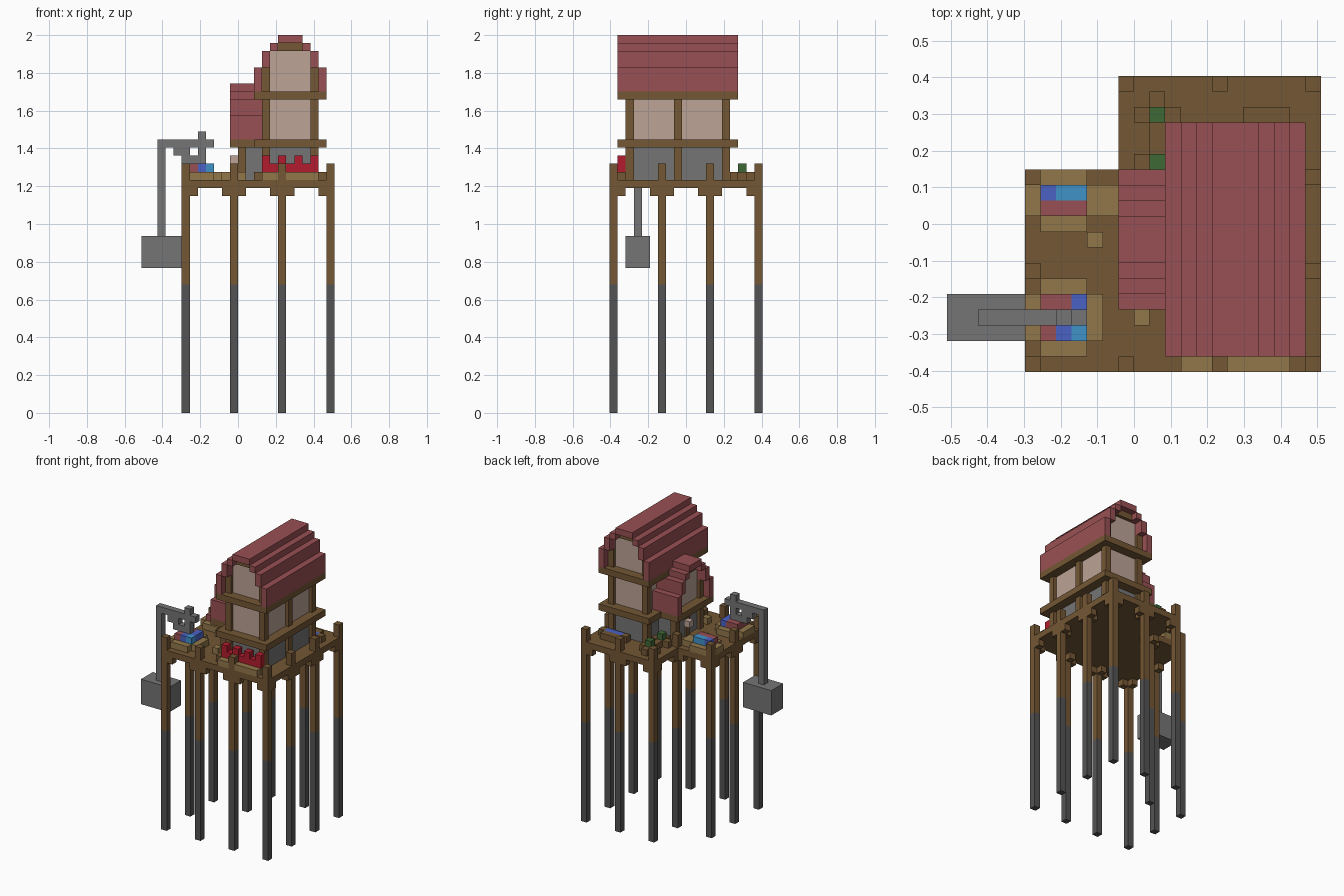
import bpy
import bmesh
from mathutils import Vector

default = bpy.data.objects.get("Cube")
if default:
    bpy.data.objects.remove(default, do_unlink=True)

UNIT = 2 / 47                      # one block
ORIGIN = Vector((12, 9.5, 0))      # block grid centre


def material(name, *srgb):
    linear = [((c / 255 + 0.055) / 1.055) ** 2.4 for c in srgb] + [1]
    mat = bpy.data.materials.new(name)
    mat.use_nodes = True
    mat.diffuse_color = linear
    node = next(n for n in mat.node_tree.nodes if n.type == 'BSDF_PRINCIPLED')
    node.inputs["Base Color"].default_value = linear
    node.inputs["Roughness"].default_value = 0.9
    return mat


BROWN = material("timber brown", 116, 87, 52)
STONE = material("weathered pile grey", 84, 84, 84)
GREY = material("stone grey", 117, 117, 117)
PLASTER = material("plaster beige", 188, 163, 150)
TAN = material("light wood", 146, 119, 74)
ROOF = material("roof red", 152, 80, 83)
RED = material("flower red", 180, 28, 46)
BLUE = material("deep blue", 74, 98, 195)
SKY = material("light blue", 64, 146, 200)
GREEN = material("leaf green", 62, 104, 54)


def blocks(name, mat, boxes):
    """Build one object from boxes given as (low corner, high corner) in blocks."""
    bm = bmesh.new()
    for low, high in boxes:
        low, high = Vector(low), Vector(high)
        made = bmesh.ops.create_cube(bm, size=1)["verts"]
        for v in made:
            v.co = [((low[a] + high[a]) / 2 + v.co[a] * (high[a] - low[a])
                     - ORIGIN[a]) * UNIT for a in range(3)]
    mesh = bpy.data.meshes.new(name)
    bm.to_mesh(mesh)
    bm.free()
    mesh.materials.append(mat)
    obj = bpy.data.objects.new(name, mesh)
    bpy.context.collection.objects.link(obj)
    return obj


def cell(x, y, z, wide=1, deep=1, tall=1):
    return (x, y, z), (x + wide, y + deep, z + tall)


# Deck and its piles
DECK = 29
blocks("deck", BROWN, [cell(5, 0, DECK - 1, 19, 13), cell(11, 13, DECK - 1, 13, 6)])


def on_deck(x, y):
    return 5 <= x < 24 and 0 <= y < 19 and (x >= 11 or y < 13)


grid = [(x, y) for x in (5, 11, 17, 23) for y in (0, 6, 12, 18)]
piles = [(x, y) for x, y in grid if on_deck(x, y)
         and not all(on_deck(x + a, y + b) for a in (-1, 1) for b in (-1, 1))]
blocks("pile_feet", STONE, [cell(x, y, 0, tall=16) for x, y in piles])
blocks("pile_posts", BROWN, [cell(x, y, 16, tall=15) for x, y in piles])
sides = ((1, 0), (-1, 0), (0, 1), (0, -1))
blocks("pile_brackets", BROWN, [cell(x + a, y + b, DECK - 2) for x, y in piles
                                for a, b in sides if on_deck(x + a, y + b)])


# Timber-framed houses: u runs across the gable, v along the ridge
def house(name, swap, mid, start, end, posts, storeys, far_end):
    RECESS = 0.5

    def part(half_lo, half_hi, v0, v1, z0, z1):
        out = []
        for s in (-1, 1):
            u = sorted((mid + s * half_lo, mid + s * half_hi))
            low, high = (u[0], v0, z0), (u[1], v1, z1)
            if swap:
                low, high = (v0, u[0], z0), (v1, u[1], z1)
            out.append((low, high))
        return out

    panel_end = end - RECESS if far_end else end
    over_end = end + 1 if far_end else end
    frame, z = [], DECK
    for index, tall in enumerate(storeys):
        blocks(f"{name}_wall_{index}", PLASTER if index else GREY,
               part(0, 3.5 - RECESS, start + RECESS, panel_end, z, z + tall))
        for v in posts:
            frame += part(2.5, 3.5, v, v + 1, z, z + tall)
        z += tall
        frame += part(0, 4.5, start - 1, over_end, z, z + 1)
        z += 1
    # Gable wall, its corner studs and its ridge beam
    blocks(f"{name}_gable", PLASTER,
           part(0, 2.5, start + RECESS, panel_end, z, z + 5))
    frame += part(2.5, 3.5, start, end, z, z + 3)
    frame += part(0, 1.5, start, end, z + 5, z + 6)
    blocks(f"{name}_frame", BROWN, frame)
    # Stepped roof
    steps = ((3.5, 4.5, 0, 3), (2.5, 3.5, 3, 5), (1.5, 2.5, 5, 6), (0, 1.5, 6, 7))
    blocks(f"{name}_roof", ROOF, [b for a, c, low, high in steps for b in
                                  part(a, c, start - 1, over_end, z + low, z + high)])


house("main_house", False, 18.5, 2, 15, (2, 8, 14), (4, 5), True)
house("side_house", True, 8.5, 12, 15.5, (12,), (4,), False)
blocks("door", BROWN, [cell(12.3, 8, DECK, tall=3)])
blocks("door_lamp", PLASTER, [cell(11, 9, DECK + 2)])

# Crane with a hanging counterweight
blocks("crane_arm", GREY, [cell(2, 3, 33, wide=7), cell(7, 3, 31, tall=4),
                           cell(4, 3, 32, wide=2), cell(5, 3, 31, wide=2)])
blocks("crane_rod", GREY, [cell(2, 3, 22, tall=11)])
blocks("crane_weight", GREY, [cell(0, 2, 18, wide=5, deep=3, tall=4)])


# Market stalls: a low tray around coloured goods
def stall(name, y, deep, right, goods):
    blocks(f"{name}_tray", TAN, [cell(6, y - 1, DECK, wide=3, deep=deep + 2),
                                 cell(5, y, DECK, deep=deep),
                                 cell(9, y, DECK, wide=right, deep=deep)])
    for mat in (ROOF, BLUE, SKY):
        blocks(f"{name}_{mat.name.replace(' ', '_')}_goods", mat,
               [cell(6 + i, y + j, DECK + 1) for j, row in enumerate(goods)
                for i, good in enumerate(row) if good is mat])


stall("front_stall", 2, 3, 1, ((ROOF, BLUE, SKY), (ROOF, ROOF, BLUE), (ROOF, ROOF, BLUE)))
stall("rear_stall", 10, 2, 2, ((ROOF, ROOF, ROOF), (BLUE, SKY, SKY)))
blocks("stools", TAN, [cell(9, 8, DECK), cell(12, 3, DECK)])

# Flower box on the front edge
blocks("flower_box", TAN, [cell(15, 0, DECK, wide=2), cell(18, 0, DECK, wide=4)])
blocks("flower_box_base", BROWN, [cell(14, 1, DECK, wide=9)])
blocks("flowers", RED, [cell(15, 1, DECK + 1, wide=7)]
       + [cell(x, 1, DECK + 2) for x in range(15, 22, 2)])

# Potted shrubs and water trough at the back
shrubs = [(13, 16), (13, 13)]
blocks("shrub_planters", BROWN, [b for x, y in shrubs for b in
                                 (cell(x - 1, y, DECK, wide=3), cell(x, y - 1, DECK, deep=3))])
blocks("shrubs", GREEN, [cell(x, y, DECK + 1) for x, y in shrubs])
blocks("trough", BROWN, [cell(19, 16, DECK, wide=3), cell(18, 15, DECK), cell(22, 15, DECK)])
blocks("trough_water", BLUE, [cell(19, 15, DECK, wide=3)])
